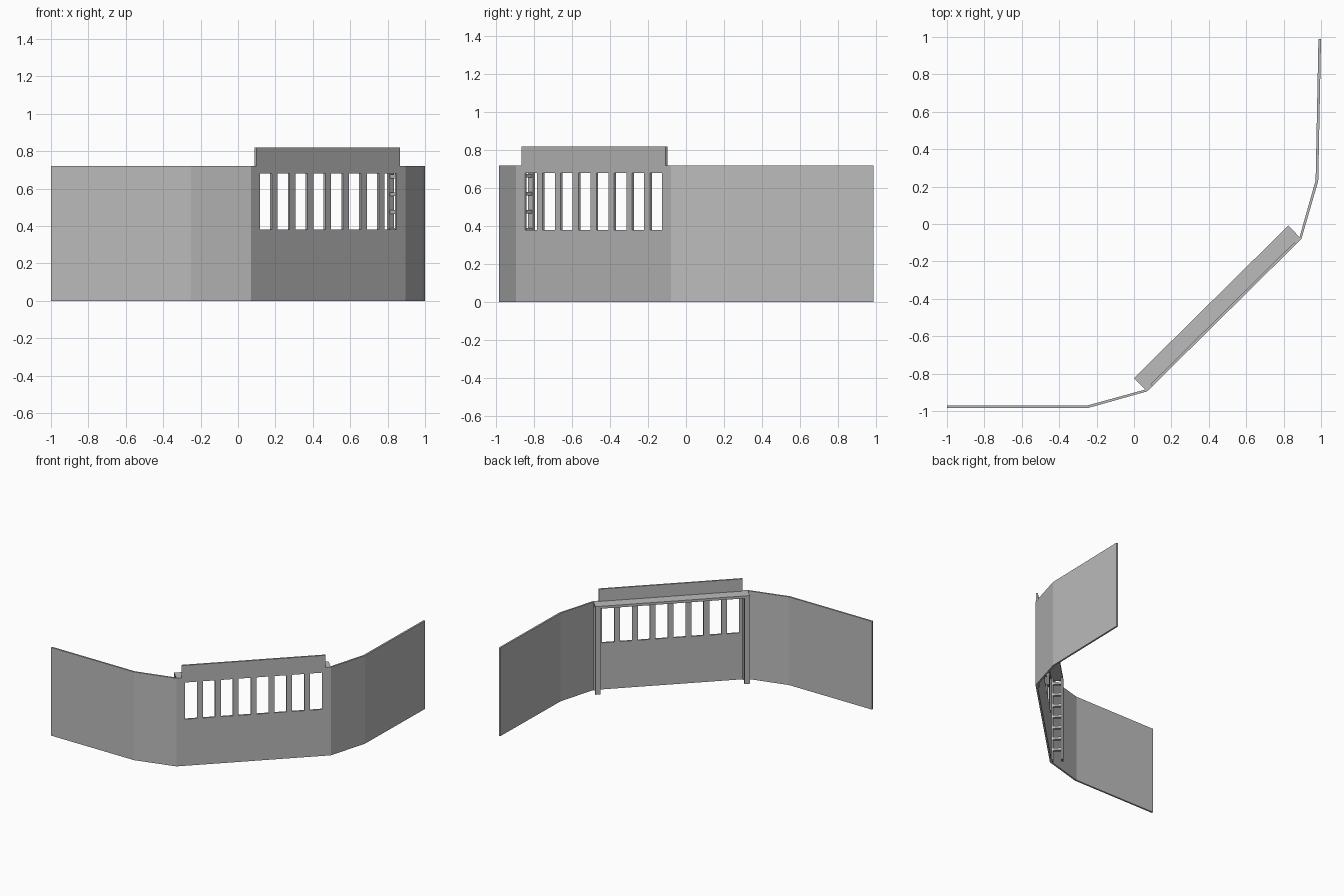
import bpy, bmesh
from math import atan2
from mathutils import Vector, Matrix

cube = bpy.data.objects.get("Cube")
if cube:
    bpy.data.objects.remove(cube)

mat = bpy.data.materials.new("plain grey")
mat.use_nodes = True
GREY = (0.5, 0.5, 0.5, 1)
mat.diffuse_color = GREY
mat.node_tree.nodes["Principled BSDF"].inputs["Base Color"].default_value = GREY

H, T = 0.72, 0.014          # wall height and thickness


def finish(name, bm, matrix=Matrix()):
    bmesh.ops.remove_doubles(bm, verts=bm.verts, dist=1e-5)
    bmesh.ops.recalc_face_normals(bm, faces=bm.faces)
    me = bpy.data.meshes.new(name)
    bm.to_mesh(me)
    bm.free()
    me.materials.append(mat)
    ob = bpy.data.objects.new(name, me)
    ob.matrix_world = matrix
    bpy.context.collection.objects.link(ob)
    return ob


def add_box(bm, lo, hi):
    lo, hi = Vector(lo), Vector(hi)
    size = Matrix.Diagonal((hi - lo).to_4d())
    size[3][3] = 1
    bmesh.ops.create_cube(bm, size=1, matrix=Matrix.Translation((lo + hi) / 2) @ size)


def box(name, lo, hi, matrix):
    bm = bmesh.new()
    add_box(bm, lo, hi)
    return finish(name, bm, matrix)


# Folded side wings, extruded from their plan outline
def wing(name, outer, inner):
    bm = bmesh.new()
    for i in range(len(outer) - 1):
        quad = [outer[i], outer[i + 1], inner[i + 1], inner[i]]
        f = bm.faces.new([bm.verts.new((x, y, 0)) for x, y in quad])
        top = bmesh.ops.extrude_face_region(bm, geom=[f], use_keep_orig=True)["geom"]
        verts = [v for v in top if isinstance(v, bmesh.types.BMVert)]
        bmesh.ops.translate(bm, verts=verts, vec=(0, 0, H))
    # drop the doubled faces hidden at the folds
    bmesh.ops.remove_doubles(bm, verts=bm.verts, dist=1e-5)
    hidden = [f for f in bm.faces if all(len(e.link_faces) > 2 for e in f.edges if abs(e.verts[0].co.z - e.verts[1].co.z) < .1)
              and abs(f.normal.z) < .5]
    bmesh.ops.delete(bm, geom=hidden, context='FACES_ONLY')
    return finish(name, bm)


A, B = Vector((0.07, -0.895)), Vector((0.895, -0.08))
wing("right_wing", [(-1, -.985), (-.25, -.985), A],
     [(-1, -.971), (-.252, -.971), (.06, -.885)])
wing("left_wing", [B, (.985, .23), (1, .988)],
     [(.885, -.07), (.971, .233), (.986, .988)])

# Gate panel frame: local x along the panel, y towards the back
along = B - A
L = along.length
gate = Matrix.Translation((A.x, A.y, 0)) @ Matrix.Rotation(atan2(along.y, along.x), 4, 'Z')

# Gate wall with a row of window slots, built as a grid with gaps
COUNT, SLOT, PITCH = 8, 0.091, 0.134
first = (L - PITCH * (COUNT - 1) - SLOT) / 2
cuts = [0]
for i in range(COUNT):
    cuts += [first + i * PITCH, first + i * PITCH + SLOT]
cuts.append(L)
levels = [0, 0.38, 0.68, H]
bm = bmesh.new()
for i in range(len(cuts) - 1):
    for j in range(3):
        if not (j == 1 and i % 2):
            bm.faces.new([bm.verts.new((cuts[a], 0, levels[b])) for a, b in
                          ((i, j), (i + 1, j), (i + 1, j + 1), (i, j + 1))])
bmesh.ops.remove_doubles(bm, verts=bm.verts, dist=1e-5)
bmesh.ops.solidify(bm, geom=bm.faces[:], thickness=T)
if max(v.co.y for v in bm.verts) < T / 2:
    bmesh.ops.translate(bm, verts=bm.verts, vec=(0, T, 0))
finish("gate_wall", bm, gate)

# Parapet and walkway behind it
W, D = 0.04, 0.1
box("parapet", (W, 0, H), (L - W, T, 0.82), gate)
box("walkway", (W, T, H - .02), (L - W, D, H), gate)

# Ladders standing at both ends of the gate
for side, x in (("right", 0), ("left", L - W)):
    box(side + "_ladder_back_rail", (x, D - .014, 0), (x + W, D, H), gate)
    box(side + "_ladder_front_rail", (x, T, 0), (x + W, T + .012, H), gate)
    box(side + "_ladder_cap", (x, T + .012, H - .02), (x + W, D - .014, H), gate)
    bm = bmesh.new()
    for k in range(1, 8):
        z = k * 0.095
        add_box(bm, (x + .01, T + .012, z - .01), (x + W - .01, D - .014, z + .01))
    finish(side + "_ladder_rungs", bm, gate)
